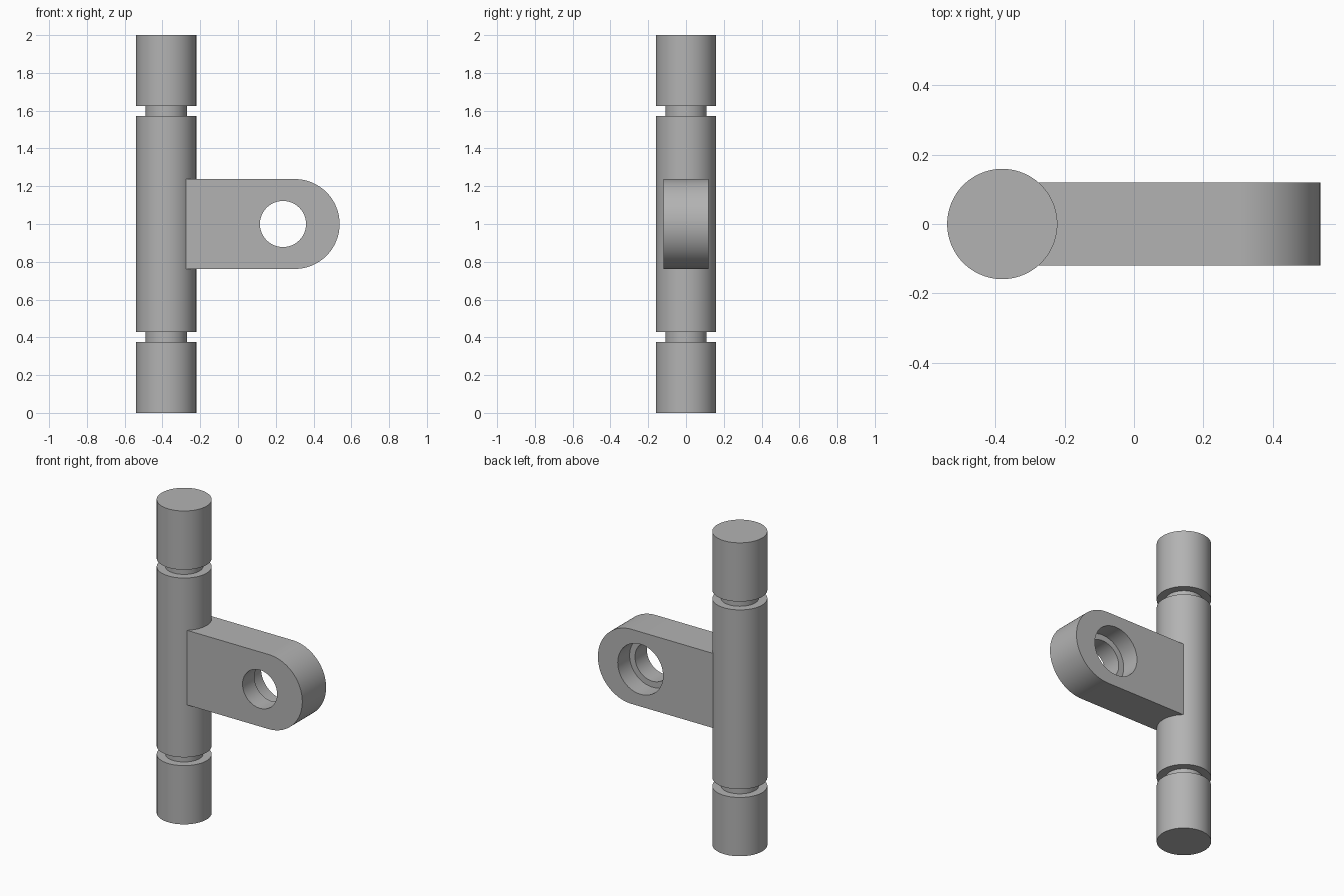
import bpy, bmesh, math
from mathutils import Matrix

cube = bpy.data.objects.get("Cube")
if cube:
    bpy.data.objects.remove(cube, do_unlink=True)

STEEL = (0.45, 0.45, 0.45, 1.0)
steel = bpy.data.materials.new("grey steel")
steel.use_nodes = True
steel.diffuse_color = STEEL
steel.node_tree.nodes["Principled BSDF"].inputs["Base Color"].default_value = STEEL


def add_object(name, bm):
    bmesh.ops.recalc_face_normals(bm, faces=bm.faces)
    mesh = bpy.data.meshes.new(name)
    bm.to_mesh(mesh)
    bm.free()
    mesh.materials.append(steel)
    obj = bpy.data.objects.new(name, mesh)
    bpy.context.collection.objects.link(obj)
    return obj


def turned(name, profile, matrix, sides=96):
    """Solid of revolution from (radius, height) points, with flat end caps."""
    bm = bmesh.new()
    rings = []
    for r, h in profile:
        angles = [2 * math.pi * i / sides for i in range(sides)]
        rings.append([bm.verts.new((r * math.cos(a), r * math.sin(a), h)) for a in angles])
    for low, high in zip(rings, rings[1:]):
        for i in range(sides):
            j = (i + 1) % sides
            bm.faces.new((low[i], low[j], high[j], high[i]))
    bm.faces.new(rings[0])
    bm.faces.new(rings[-1])
    bm.transform(matrix)
    return add_object(name, bm)


def smooth(obj):
    bpy.ops.object.select_all(action="DESELECT")
    obj.select_set(True)
    bpy.context.view_layer.objects.active = obj
    bpy.ops.object.shade_smooth_by_angle(angle=math.radians(30))


# Pin with two grooves, mirrored about mid height
R, NECK = 0.159, 0.109
lower = [(R, 0), (R, 0.375), (NECK, 0.375), (NECK, 0.428), (R, 0.428)]
upper = [(r, 2 - h) for r, h in reversed(lower)]
pin = turned("grooved_pin", lower + upper, Matrix.Translation((-0.38, 0, 0)))

# Lug plate with a rounded end
HALF, THICK, ARC_X, STEPS = 0.238, 0.12, 0.30, 48
outline = [(-0.28, -HALF)]
for i in range(STEPS + 1):
    a = math.pi * (i / STEPS - 0.5)
    outline.append((ARC_X + HALF * math.cos(a), HALF * math.sin(a)))
outline.append((-0.28, HALF))
bm = bmesh.new()
face = bm.faces.new([bm.verts.new((x, -THICK, 1 + z)) for x, z in outline])
extruded = bmesh.ops.extrude_face_region(bm, geom=[face])["geom"]
bmesh.ops.translate(bm, vec=(0, 2 * THICK, 0),
                    verts=[v for v in extruded if isinstance(v, bmesh.types.BMVert)])
lug = add_object("lug_plate", bm)

# Through hole, widened to a counterbore in the back half
bore = [(0.122, -0.2), (0.122, 0), (0.16, 0), (0.16, 0.2)]
place = Matrix.Translation((0.238, 0, 1)) @ Matrix.Rotation(-math.pi / 2, 4, "X")
cutter = turned("bore_cutter", bore, place)
cutter.hide_render = True
cut = lug.modifiers.new("bore", "BOOLEAN")
cut.operation = "DIFFERENCE"
cut.solver = "EXACT"
cut.object = cutter
bpy.context.view_layer.objects.active = lug
bpy.ops.object.modifier_apply(modifier=cut.name)
bpy.data.objects.remove(cutter, do_unlink=True)

for part in (pin, lug):
    smooth(part)
